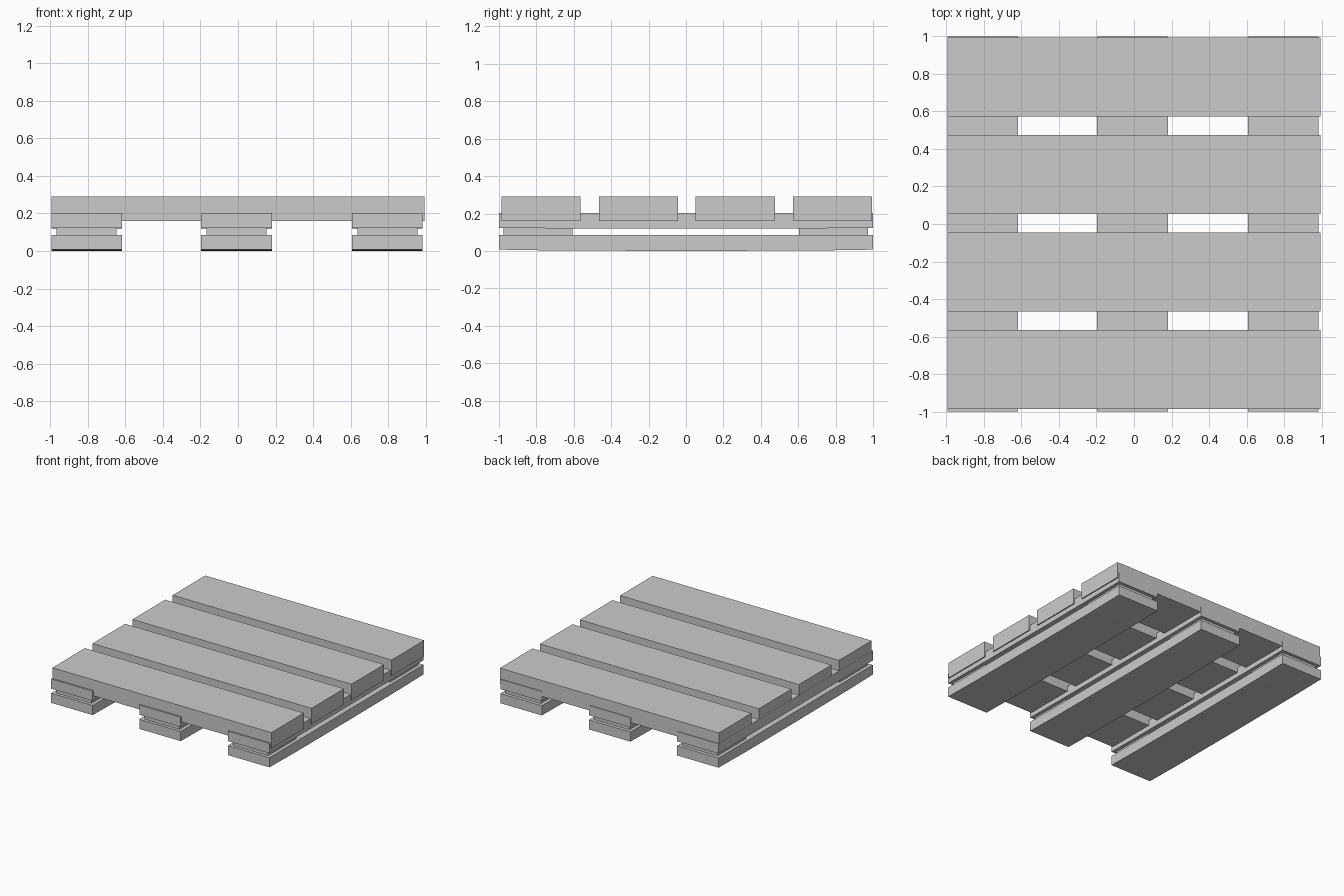
import bpy, bmesh

if "Cube" in bpy.data.objects:
    bpy.data.objects.remove(bpy.data.objects["Cube"])


def box(name, x0, x1, y0, y1, z0, z1):
    """Axis-aligned box from its limits."""
    bm = bmesh.new()
    bmesh.ops.create_cube(bm, size=1)
    for v in bm.verts:
        v.co.x = x1 if v.co.x > 0 else x0
        v.co.y = y1 if v.co.y > 0 else y0
        v.co.z = z1 if v.co.z > 0 else z0
    return finish(name, bm)


def finish(name, bm):
    bmesh.ops.recalc_face_normals(bm, faces=bm.faces)
    me = bpy.data.meshes.new(name)
    bm.to_mesh(me)
    bm.free()
    ob = bpy.data.objects.new(name, me)
    bpy.context.collection.objects.link(ob)
    return ob


def runner(name, x0, x1, z0, z1, bow):
    """Long board along y whose underside sags slightly in the middle."""
    profile = [(-1, z0 + bow), (-0.7, z0 + bow * 0.3), (0, z0),
               (0.7, z0 + bow * 0.3), (1, z0 + bow), (1, z1), (-1, z1)]
    bm = bmesh.new()
    face = bm.faces.new([bm.verts.new((x0, y, z)) for y, z in profile])
    ext = bmesh.ops.extrude_face_region(bm, geom=[face])
    verts = [g for g in ext["geom"] if isinstance(g, bmesh.types.BMVert)]
    bmesh.ops.translate(bm, verts=verts, vec=(x1 - x0, 0, 0))
    return finish(name, bm)


# Deck boards running across x
for i, (y0, y1) in enumerate([(-0.987, -0.565), (-0.466, -0.044),
                              (0.052, 0.475), (0.572, 0.994)]):
    box(f"deck_board_{i + 1}", -0.994, 0.994, y0, y1, 0.16, 0.29)

# Upper and lower runners along y, with spacer blocks at both ends
for side, cx in (("left", -0.807), ("middle", -0.008), ("right", 0.797)):
    runner(f"{side}_upper_runner", cx - 0.188, cx + 0.188, 0.12, 0.203, 0.003)
    runner(f"{side}_lower_runner", cx - 0.188, cx + 0.188, 0.0, 0.086, 0.007)
    for end, y0, y1 in (("front", -0.975, -0.606), ("back", 0.604, 0.973)):
        box(f"{side}_{end}_spacer", cx - 0.16, cx + 0.16, y0, y1, 0.08, 0.126)
